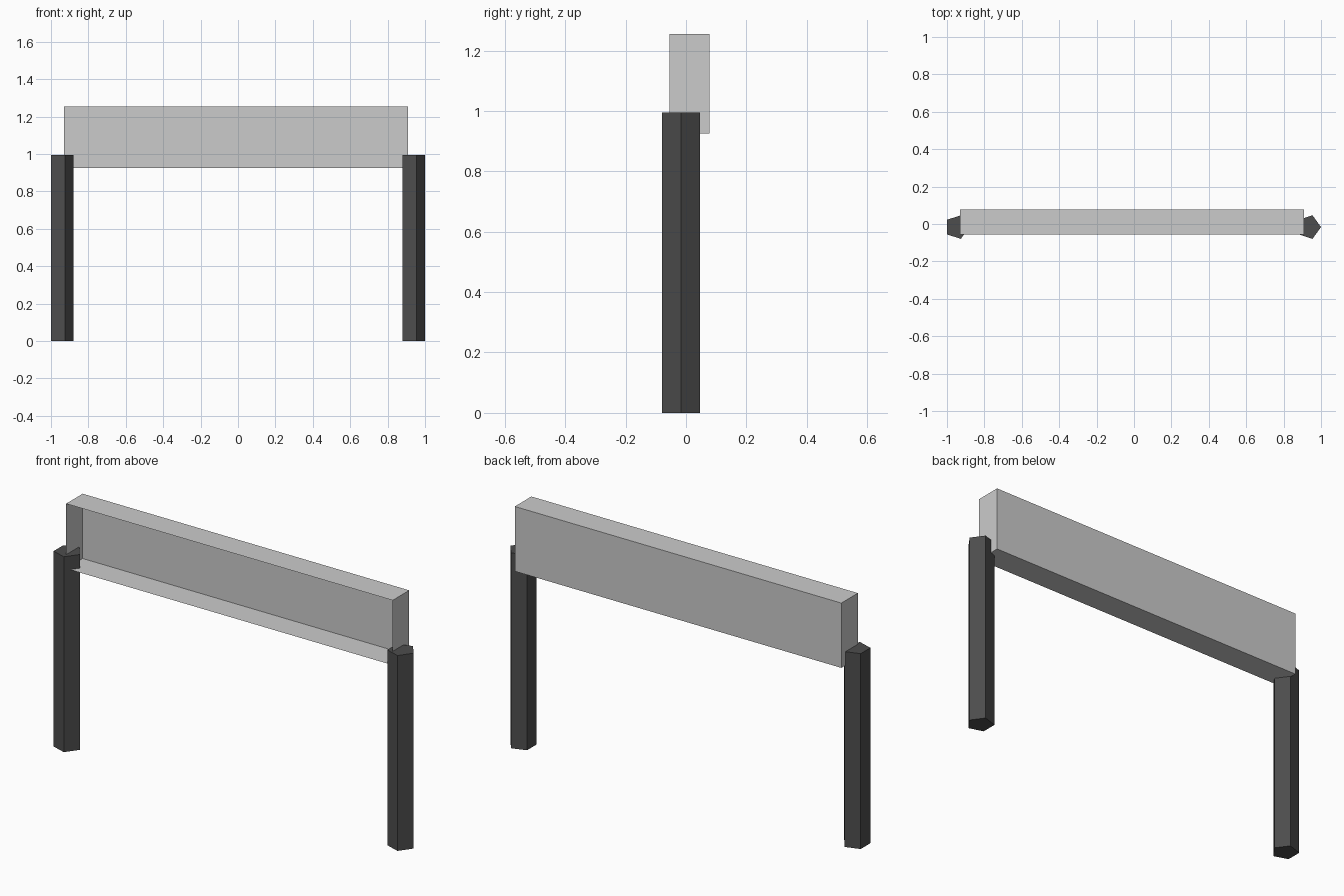
import bpy, bmesh, math
from mathutils import Matrix, Vector

if "Cube" in bpy.data.objects:
    bpy.data.objects.remove(bpy.data.objects["Cube"])


def material(name, value):
    m = bpy.data.materials.new(name)
    m.diffuse_color = (value, value, value, 1.0)
    m.use_nodes = True
    m.node_tree.nodes["Principled BSDF"].inputs["Base Color"].default_value = m.diffuse_color
    return m


def make_object(name, bm, mat):
    mesh = bpy.data.meshes.new(name)
    bm.to_mesh(mesh)
    bm.free()
    mesh.materials.append(mat)
    obj = bpy.data.objects.new(name, mesh)
    bpy.context.collection.objects.link(obj)
    return obj


dark_grey = material("dark grey", 0.074)
light_grey = material("light grey", 0.60)

# Five-sided posts, each with one corner pointing to +x
POST_R, POST_H = 0.0663, 0.995
for name, x in (("left_post", -0.9464), ("right_post", 0.9337)):
    bm = bmesh.new()
    ring = [bm.verts.new((x + POST_R * math.cos(math.tau * i / 5),
                          -0.0165 + POST_R * math.sin(math.tau * i / 5), 0))
            for i in range(5)]
    base = bm.faces.new(ring)
    top = bmesh.ops.extrude_face_region(bm, geom=[base], use_keep_orig=True)
    moved = [g for g in top["geom"] if isinstance(g, bmesh.types.BMVert)]
    bmesh.ops.translate(bm, vec=(0, 0, POST_H), verts=moved)
    bmesh.ops.recalc_face_normals(bm, faces=bm.faces)
    make_object(name, bm, dark_grey)

# Hollow crossbar: a thin-walled box with an open front
lo, hi = Vector((-0.93, -0.055, 0.925)), Vector((0.91, 0.078, 1.255))
bm = bmesh.new()
bmesh.ops.create_cube(bm, size=1, matrix=Matrix.Translation((lo + hi) / 2)
                      @ Matrix.Diagonal((*(hi - lo), 1)))
bm.normal_update()
front = [f for f in bm.faces if f.normal.y < -0.9]
bmesh.ops.delete(bm, geom=front, context='FACES')
make_object("crossbar", bm, light_grey)
